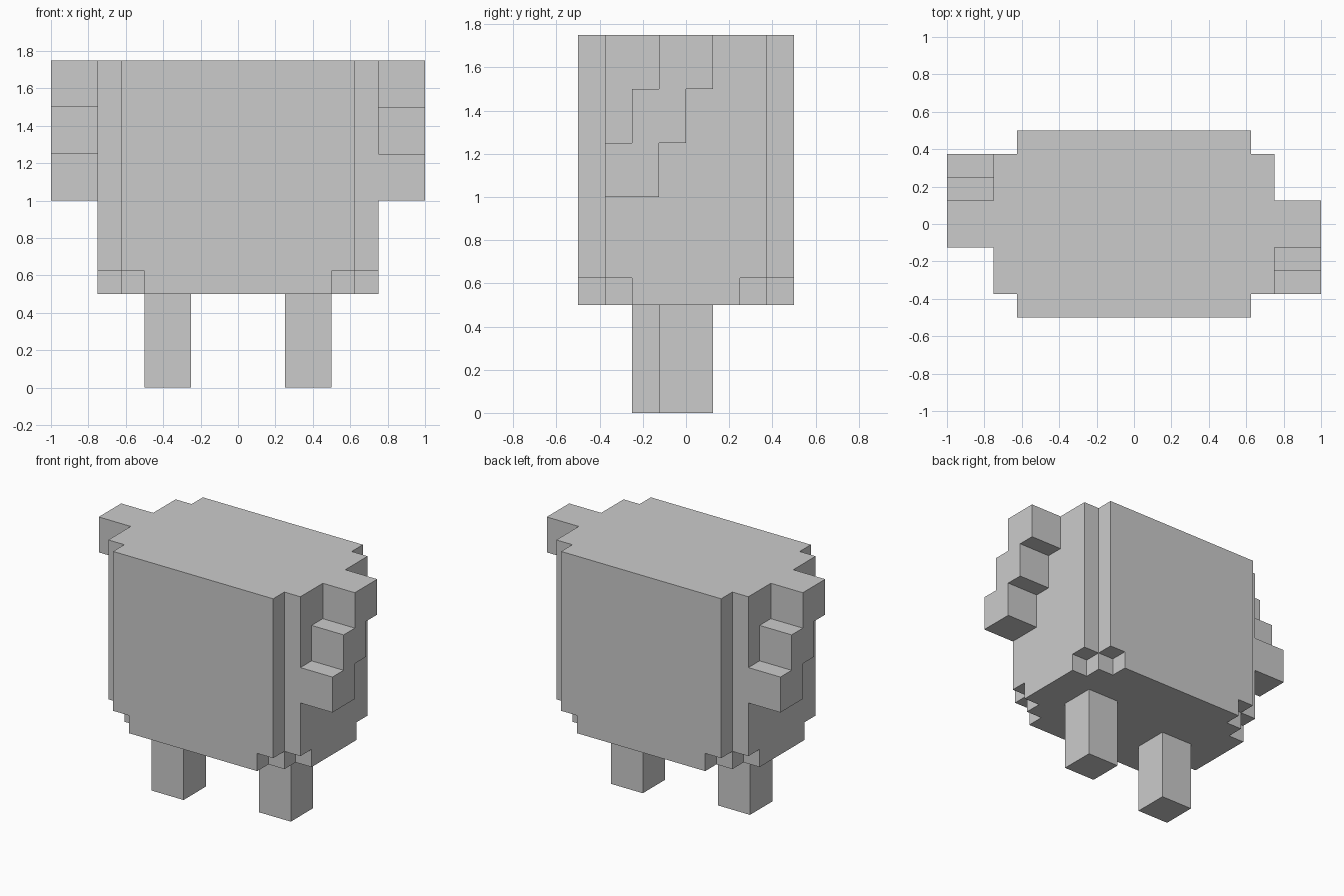
import bpy, bmesh

cube = bpy.data.objects.get("Cube")
if cube:
    bpy.data.objects.remove(cube, do_unlink=True)

# One plain grey for everything
grey = bpy.data.materials.new("plain_grey")
grey.use_nodes = True
COLOUR = (0.6, 0.6, 0.6, 1.0)
grey.diffuse_color = COLOUR
grey.node_tree.nodes["Principled BSDF"].inputs["Base Color"].default_value = COLOUR


def finish(name, bm):
    """Weld, orient and link a finished bmesh as an object."""
    bmesh.ops.remove_doubles(bm, verts=bm.verts, dist=1e-4)
    bmesh.ops.recalc_face_normals(bm, faces=bm.faces)
    mesh = bpy.data.meshes.new(name)
    bm.to_mesh(mesh)
    bm.free()
    mesh.materials.append(grey)
    obj = bpy.data.objects.new(name, mesh)
    bpy.context.collection.objects.link(obj)
    return obj


def face(bm, points):
    return bm.faces.new([bm.verts.new(p) for p in points])


def extrude(bm, points, vec, cap_start=True, cap_end=True):
    """Sweep a closed outline along a vector, with optional end caps."""
    moved = [tuple(a + b for a, b in zip(p, vec)) for p in points]
    n = len(points)
    for i in range(n):
        j = (i + 1) % n
        face(bm, (points[i], points[j], moved[j], moved[i]))
    if cap_start:
        face(bm, points)
    if cap_end:
        face(bm, moved)


def four_corners(quarter, z):
    """Mirror a corner outline around both axes into a full ring."""
    ring = []
    for sx, sy, step in ((1, 1, 1), (-1, 1, -1), (-1, -1, 1), (1, -1, -1)):
        ring += [(sx * x, sy * y, z) for x, y in quarter[::step]]
    return ring


# Body: notched block whose lower edge steps in further at each corner
LOW, LEDGE, TOP = 0.5, 0.625, 1.75
upper = [(0.75, 0.25), (0.75, 0.375), (0.625, 0.375), (0.625, 0.5), (0.5, 0.5)]
lower = [(0.75, 0.25), (0.625, 0.25), (0.625, 0.375), (0.5, 0.375), (0.5, 0.5)]
bm = bmesh.new()
extrude(bm, four_corners(upper, LEDGE), (0, 0, TOP - LEDGE), cap_start=False)
extrude(bm, four_corners(lower, LOW), (0, 0, LEDGE - LOW), cap_end=False)
# Small square undersides that close the corner ledges
for sx in (1, -1):
    for sy in (1, -1):
        for x, y in ((0.5, 0.375), (0.625, 0.25)):
            face(bm, [(sx * (x + a), sy * (y + b), LEDGE)
                      for a, b in ((0, 0), (0.125, 0), (0.125, 0.125), (0, 0.125))])
finish("body", bm)

# Arms: three-step staircases, swung forward on the left and back on the right
stairs = [(0.125, 1.75), (-0.125, 1.75), (-0.125, 1.5), (-0.25, 1.5),
          (-0.25, 1.25), (-0.375, 1.25), (-0.375, 1.0), (-0.125, 1.0),
          (-0.125, 1.25), (0.0, 1.25), (0.0, 1.5), (0.125, 1.5)]
for name, side in (("left_arm", 1), ("right_arm", -1)):
    bm = bmesh.new()
    extrude(bm, [(side * 0.75, side * y, z) for y, z in stairs], (side * 0.25, 0, 0))
    finish(name, bm)

# Legs: square posts, the right one set slightly forward
for name, x, y in (("left_leg", 0.375, 0.0), ("right_leg", -0.375, -0.125)):
    bm = bmesh.new()
    h = 0.125
    extrude(bm, [(x - h, y - h, 0), (x + h, y - h, 0),
                 (x + h, y + h, 0), (x - h, y + h, 0)], (0, 0, LOW))
    finish(name, bm)
